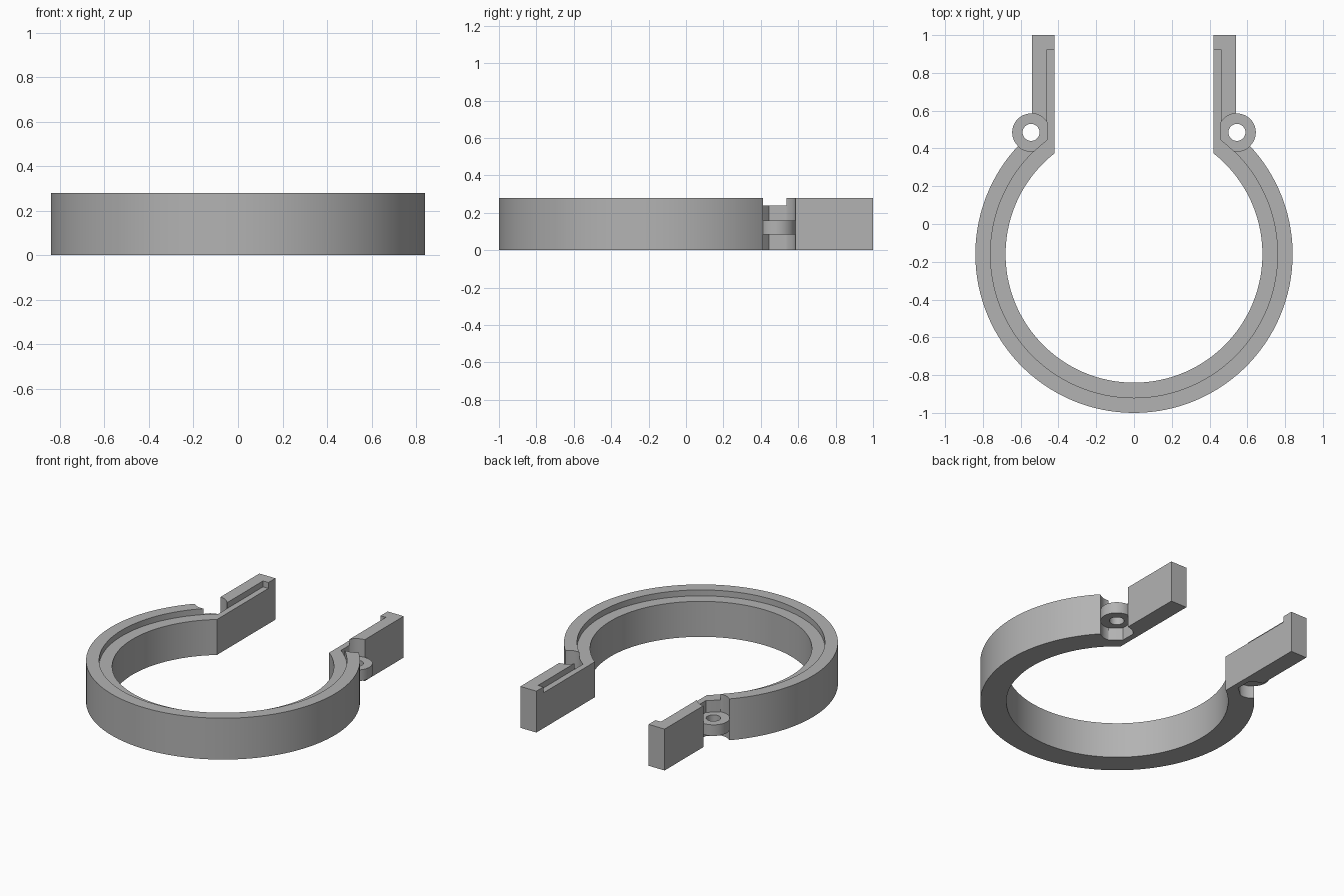
import bpy, bmesh, math

cube = bpy.data.objects.get("Cube")
if cube:
    bpy.data.objects.remove(cube)

grey = bpy.data.materials.new("plain grey")
grey.use_nodes = True
grey.diffuse_color = (0.45, 0.45, 0.45, 1)
grey.node_tree.nodes["Principled BSDF"].inputs["Base Color"].default_value = grey.diffuse_color

RING_Y = -0.16
PIVOT_X, PIVOT_Y = 0.545, 0.485


def prism(name, outline, bottom, top):
    """Extrude a flat outline between two heights."""
    bm = bmesh.new()
    face = bm.faces.new([bm.verts.new((x, y, bottom)) for x, y in outline])
    side = bmesh.ops.extrude_face_region(bm, geom=[face])["geom"]
    moved = [v for v in side if isinstance(v, bmesh.types.BMVert)]
    bmesh.ops.translate(bm, verts=moved, vec=(0, 0, top - bottom))
    bmesh.ops.recalc_face_normals(bm, faces=bm.faces)
    mesh = bpy.data.meshes.new(name)
    bm.to_mesh(mesh)
    bm.free()
    obj = bpy.data.objects.new(name, mesh)
    bpy.context.collection.objects.link(obj)
    mesh.materials.append(grey)
    return obj


def combine(target, other, operation):
    """Boolean one solid into another and drop the helper."""
    mod = target.modifiers.new("combine", "BOOLEAN")
    mod.operation, mod.solver, mod.object = operation, "EXACT", other
    bpy.context.view_layer.objects.active = target
    bpy.ops.object.modifier_apply(modifier=mod.name)
    bpy.data.objects.remove(other)


def clamp_path(radius, arm_x, arm_end, steps=96):
    """Right arm tip, round the ring, to the left arm tip."""
    start = math.acos(arm_x / radius)
    sweep = math.pi + 2 * start
    arc = [start - sweep * i / steps for i in range(steps + 1)]
    ring = [(radius * math.cos(a), RING_Y + radius * math.sin(a)) for a in arc]
    return [(arm_x, arm_end)] + ring + [(-arm_x, arm_end)]


def circle(x, y, radius, steps=48):
    return [(x + radius * math.cos(math.tau * i / steps),
             y + radius * math.sin(math.tau * i / steps)) for i in range(steps)]


def box(x0, x1, y0, y1):
    return [(x0, y0), (x1, y0), (x1, y1), (x0, y1)]


# Tall outer band, with a round pocket at each pivot
clamp = prism("clamp_body", clamp_path(0.84, 0.54, 1) + clamp_path(0.76, 0.46, 1)[::-1], 0, 0.28)
for side in (-1, 1):
    combine(clamp, prism("pocket", circle(side * PIVOT_X, PIVOT_Y, 0.1), -0.1, 0.4), "DIFFERENCE")

# Lower inner lip
lip = prism("lip", clamp_path(0.76, 0.46, 0.925) + clamp_path(0.68, 0.42, 0.925)[::-1], 0, 0.24)
combine(clamp, lip, "UNION")

# Full-height arm tips and pierced pivot lugs
for side in (-1, 1):
    combine(clamp, prism("tip", box(side * 0.42, side * 0.5, 0.925, 1), 0, 0.28), "UNION")
    lug = prism("lug", circle(side * PIVOT_X, PIVOT_Y, 0.1), 0.085, 0.16)
    combine(lug, prism("hole", circle(side * PIVOT_X, PIVOT_Y, 0.045), 0, 0.3), "DIFFERENCE")
    combine(clamp, lug, "UNION")

bpy.ops.object.select_all(action="DESELECT")
clamp.select_set(True)
bpy.context.view_layer.objects.active = clamp
bpy.ops.object.shade_smooth_by_angle(angle=math.radians(25))
